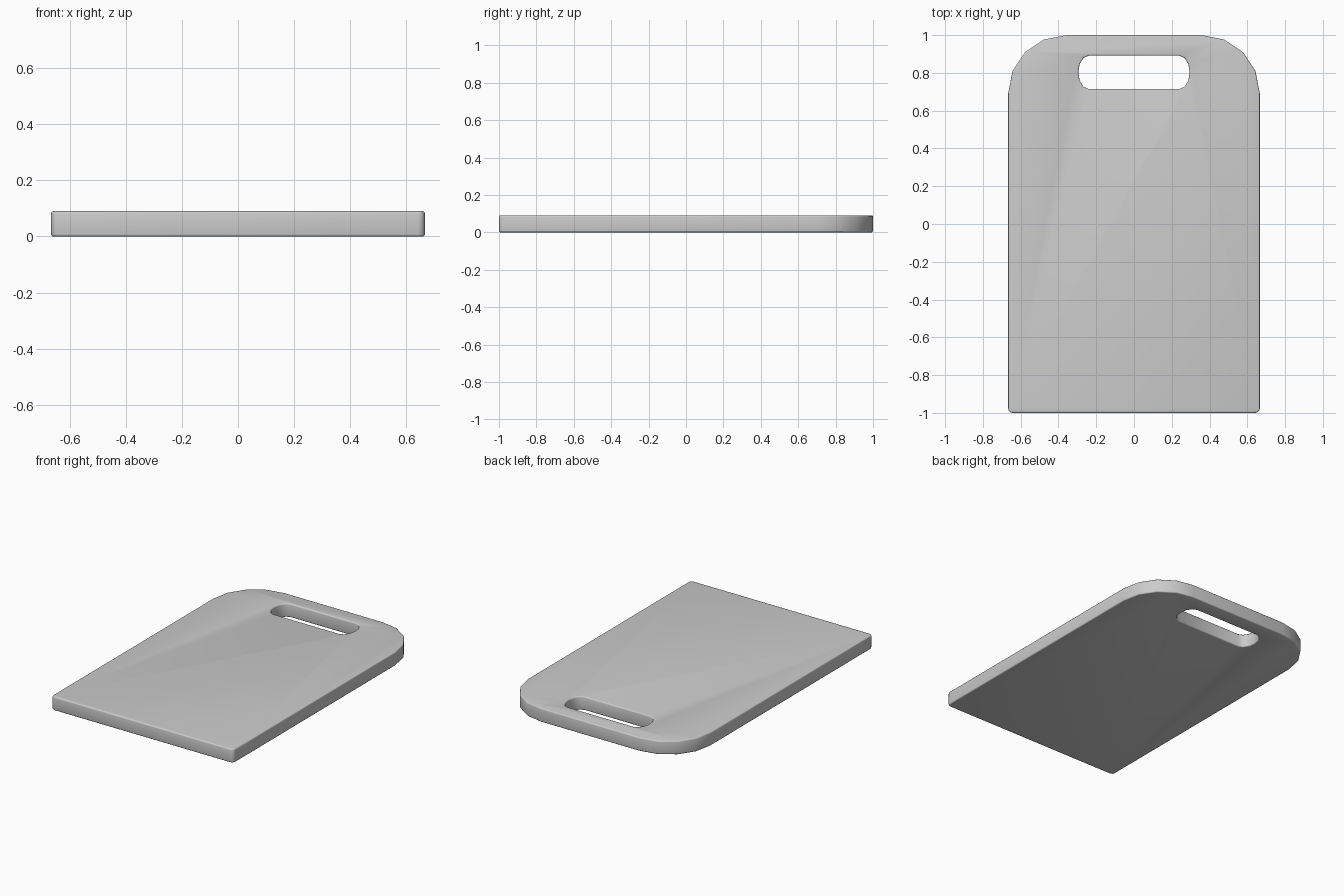
import bpy, bmesh
from math import sin, cos, radians

if "Cube" in bpy.data.objects:
    bpy.data.objects.remove(bpy.data.objects["Cube"])


def arc(cx, cy, rx, ry, start, end, steps):
    angles = [radians(start + (end - start) * i / steps) for i in range(steps + 1)]
    return [(cx + rx * cos(a), cy + ry * sin(a)) for a in angles]


def slab(name, outline, z0, z1):
    bm = bmesh.new()
    face = bm.faces.new([bm.verts.new((x, y, z0)) for x, y in outline])
    grown = bmesh.ops.extrude_face_region(bm, geom=[face])
    top = [v for v in grown["geom"] if isinstance(v, bmesh.types.BMVert)]
    bmesh.ops.translate(bm, vec=(0, 0, z1 - z0), verts=top)
    bmesh.ops.recalc_face_normals(bm, faces=bm.faces)
    mesh = bpy.data.meshes.new(name)
    bm.to_mesh(mesh)
    bm.free()
    obj = bpy.data.objects.new(name, mesh)
    bpy.context.collection.objects.link(obj)
    return obj


# Board: large rounded corners at the handle end, small ones at the front
board = slab("cutting_board",
             arc(0.36, 0.693, 0.306, 0.307, 0, 90, 4)
             + arc(-0.36, 0.693, 0.306, 0.307, 90, 180, 4)
             + arc(-0.641, -0.975, 0.025, 0.025, 180, 270, 4)
             + arc(0.641, -0.975, 0.025, 0.025, 270, 360, 4),
             0, 0.09)

# Handle slot cutter
cutter = slab("slot_cutter",
              arc(0.24, 0.803, 0.055, 0.088, -90, 90, 6)
              + arc(-0.24, 0.803, 0.055, 0.088, 90, 270, 6),
              -0.1, 0.2)
cutter.hide_render = True
cutter.hide_set(True)

cut = board.modifiers.new("Slot", 'BOOLEAN')
cut.operation = 'DIFFERENCE'
cut.solver = 'EXACT'
cut.object = cutter

# Softened rims
bevel = board.modifiers.new("Rim", 'BEVEL')
bevel.width = 0.01
bevel.segments = 3
bevel.limit_method = 'ANGLE'
bevel.angle_limit = radians(60)

# Bake the modifiers, then smooth the sides
bpy.context.view_layer.objects.active = board
board.select_set(True)
for name in ("Slot", "Rim"):
    bpy.ops.object.modifier_apply(modifier=name)
bpy.data.objects.remove(cutter)
bpy.ops.object.shade_smooth_by_angle(angle=radians(35))
